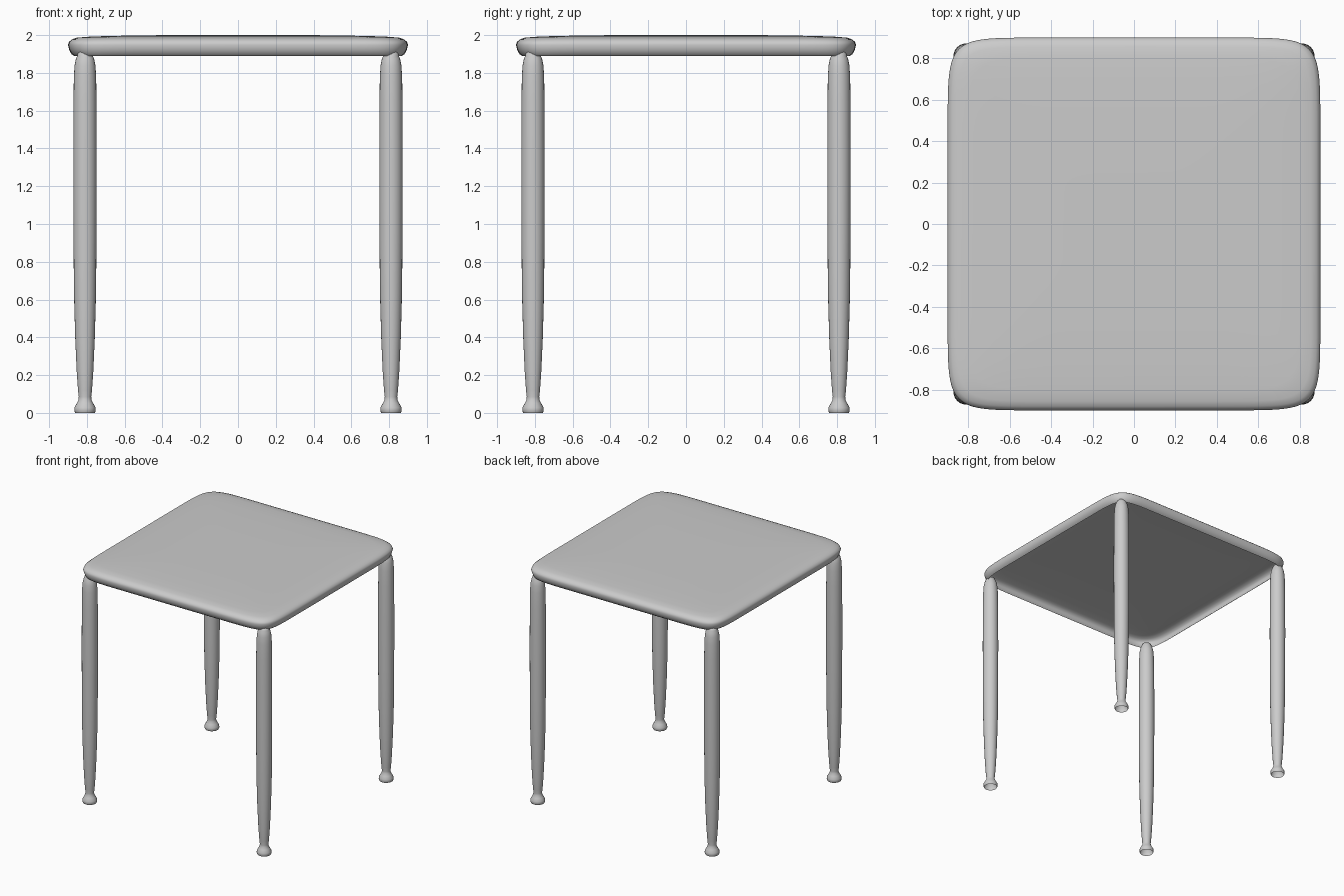
import bpy, bmesh, math

cube = bpy.data.objects.get("Cube")
if cube:
    bpy.data.objects.remove(cube, do_unlink=True)

grey = bpy.data.materials.new("plain_grey")
grey.use_nodes = True
colour = (0.6, 0.6, 0.6, 1)
grey.diffuse_color = colour
grey.node_tree.nodes["Principled BSDF"].inputs["Base Color"].default_value = colour


def power(value, exponent):
    value = round(value, 6)
    return math.copysign(abs(value) ** exponent, value)


def loft(name, rings, sides, location=(0, 0, 0)):
    """Skin rings of (half width, height, squareness) upward; open below, capped above."""
    bm = bmesh.new()
    loops = []
    for size, z, square in rings:
        loop = []
        for i in range(sides):
            a = math.tau * i / sides
            x = size * power(math.cos(a), 2 / square)
            y = size * power(math.sin(a), 2 / square)
            loop.append(bm.verts.new((x, y, z)))
        loops.append(loop)
    for low, high in zip(loops, loops[1:]):
        for i in range(sides):
            j = (i + 1) % sides
            bm.faces.new((low[i], low[j], high[j], high[i]))
    bm.faces.new(loops[-1])
    for face in bm.faces:
        face.smooth = True
    mesh = bpy.data.meshes.new(name)
    bm.to_mesh(mesh)
    bm.free()
    mesh.materials.append(grey)
    obj = bpy.data.objects.new(name, mesh)
    obj.location = location
    bpy.context.collection.objects.link(obj)
    return obj


# Table top: a thin, softly domed shell, hollow underneath
loft("table_top", [
    (0.868, 1.89, 13), (0.882, 1.90, 12), (0.893, 1.92, 11), (0.90, 1.948, 11),
    (0.895, 1.964, 11), (0.88, 1.977, 11), (0.855, 1.986, 11), (0.80, 1.991, 10),
    (0.70, 1.995, 9), (0.50, 1.999, 8), (0.25, 2.0, 6)], 96)

# Legs: turned profile with a flared, open foot
leg_profile = [
    (0.052, 0), (0.057, 0.012), (0.056, 0.028), (0.044, 0.05), (0.034, 0.07),
    (0.033, 0.085), (0.037, 0.12), (0.044, 0.22), (0.052, 0.4), (0.058, 0.62),
    (0.061, 0.9), (0.062, 1.3), (0.061, 1.65), (0.059, 1.78), (0.055, 1.84),
    (0.048, 1.875), (0.041, 1.89), (0.036, 1.91)]
for depth, y in (("front", -0.81), ("back", 0.81)):
    for side, x in (("left", 0.81), ("right", -0.81)):
        loft(f"{depth}_{side}_leg", [(r, z, 2) for r, z in leg_profile], 24, (x, y, 0))
